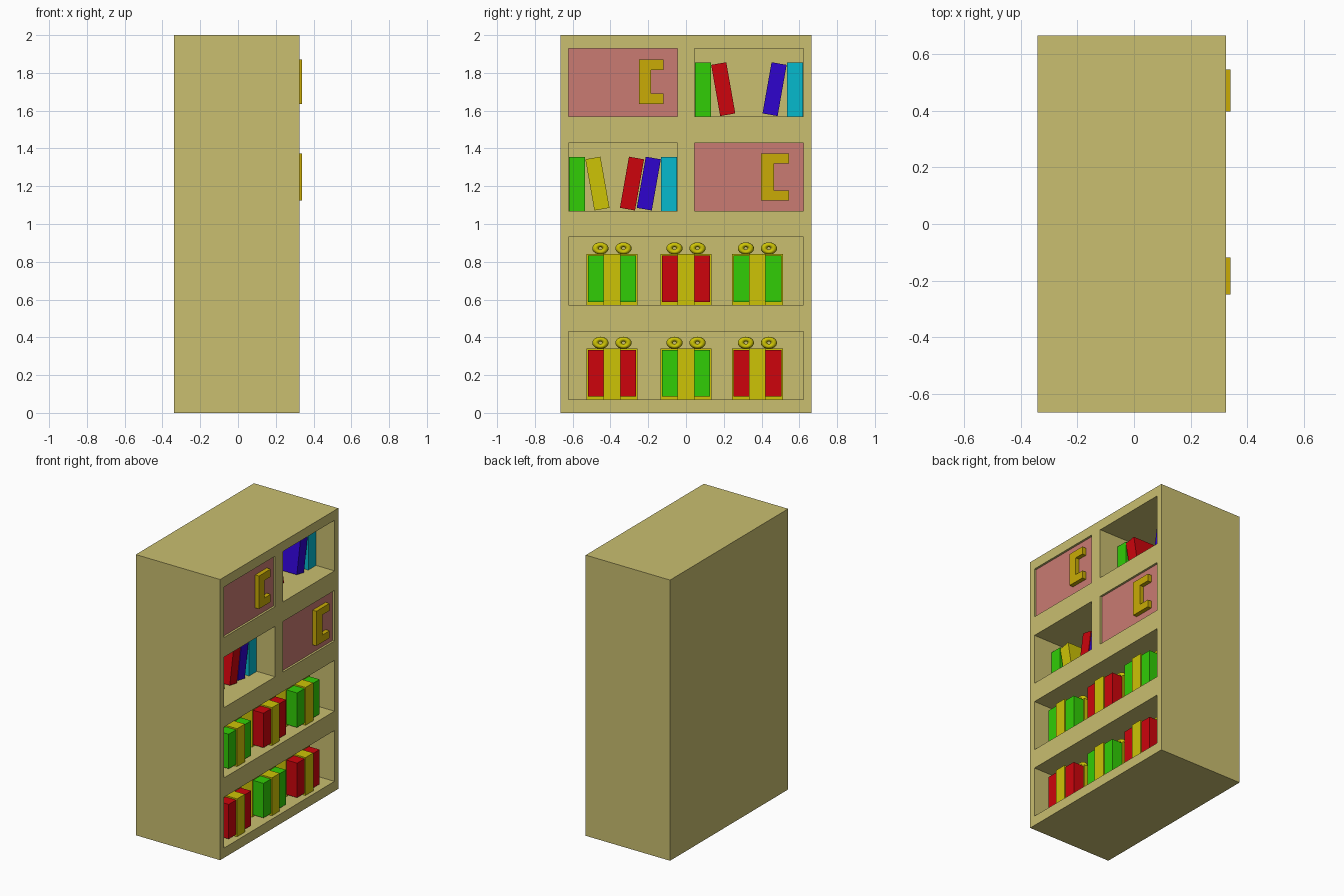
import bpy, bmesh, math
from mathutils import Matrix, Vector

if "Cube" in bpy.data.objects:
    bpy.data.objects.remove(bpy.data.objects["Cube"])


def mat(name, rgb):
    m = bpy.data.materials.new(name)
    m.diffuse_color = (*[(c / 255) ** 2.2 for c in rgb], 1)
    m.use_nodes = True
    m.node_tree.nodes["Principled BSDF"].inputs["Base Color"].default_value = m.diffuse_color
    return m


TAN = mat("tan_wood", (200, 189, 111))
PINK = mat("pink_door", (200, 122, 114))
GOLD = mat("gold", (200, 170, 14))
COL = {
    "green": mat("green", (52, 204, 14)),
    "red": mat("red", (204, 12, 20)),
    "blue": mat("blue", (50, 12, 204)),
    "cyan": mat("cyan", (14, 184, 204)),
    "yellow": mat("yellow", (204, 194, 14)),
}


def add_box(bm, lo, hi, tilt=0):
    lo, hi = Vector(lo), Vector(hi)
    m = Matrix.Translation((lo + hi) / 2) @ Matrix.Rotation(tilt, 4, 'X') @ Matrix.Diagonal((*(hi - lo), 1))
    bmesh.ops.create_cube(bm, size=1, matrix=m)


def finish(name, bm, material):
    me = bpy.data.meshes.new(name)
    bm.to_mesh(me)
    bm.free()
    ob = bpy.data.objects.new(name, me)
    if material:
        me.materials.append(material)
    bpy.context.collection.objects.link(ob)
    return ob


def box(name, lo, hi, material, tilt=0):
    bm = bmesh.new()
    add_box(bm, lo, hi, tilt)
    return finish(name, bm, material)


# Cabinet block with six compartments cut into its +x face
FRONT, BACK, W, GAP = 0.325, -0.30, 0.622, 0.045
cabinet = box("cabinet", (-0.34, -0.665, 0), (FRONT, 0.665, 2), TAN)
bm = bmesh.new()
for z in (1.57, 1.07):
    for y0, y1 in ((-W, -GAP), (GAP, W)):
        add_box(bm, (BACK, y0, z), (0.5, y1, z + 0.36))
for z in (0.57, 0.07):
    add_box(bm, (BACK, -W, z), (0.5, W, z + 0.362))
cutter = finish("compartment_cutter", bm, None)
cutter.hide_render = True
mod = cabinet.modifiers.new("compartments", 'BOOLEAN')
mod.operation, mod.solver, mod.object = 'DIFFERENCE', 'EXACT', cutter
bpy.context.view_layer.objects.active = cabinet
bpy.ops.object.modifier_apply(modifier=mod.name)
bpy.data.objects.remove(cutter)


# Doors, set slightly back in their openings, with C-shaped handles
def door(name, y0, y1, z, hy, spine, hy1, hz, arm, hz1):
    box(name + "_door", (0.285, y0, z), (0.31, y1, z + 0.36), PINK)
    profile = [(hy, hz), (hy1, hz), (hy1, hz + arm), (spine, hz + arm),
               (spine, hz1 - arm), (hy1, hz1 - arm), (hy1, hz1), (hy, hz1)]
    bm = bmesh.new()
    f = bm.faces.new([bm.verts.new((0.31, y, zz)) for y, zz in profile])
    ext = bmesh.ops.extrude_face_region(bm, geom=[f])
    bmesh.ops.translate(bm, vec=(0.03, 0, 0),
                        verts=[v for v in ext["geom"] if isinstance(v, bmesh.types.BMVert)])
    bmesh.ops.recalc_face_normals(bm, faces=bm.faces)
    finish(name + "_handle", bm, GOLD)


door("upper", -W, -GAP, 1.57, -0.249, -0.186, -0.118, 1.635, 0.055, 1.87)
door("lower", GAP, W, 1.07, 0.397, 0.466, 0.545, 1.125, 0.052, 1.372)

# Books: colour, centre y, lean (1 leans to -y, -1 leans to +y)
BOOKS = {
    1.57: [("green", 0.09, 0), ("red", 0.197, 1), ("blue", 0.469, -1), ("cyan", 0.577, 0)],
    1.07: [("green", -0.577, 0), ("yellow", -0.469, 1), ("red", -0.286, -1),
           ("blue", -0.197, -1), ("cyan", -0.09, 0)],
}
for z, row in BOOKS.items():
    for colour, y, lean in row:
        h, t = (0.275, 0.081) if lean else (0.285, 0.085)
        zc = z + (0.144 if lean else 0.1425)
        box(colour + "_book", (0.01, y - t / 2, zc - h / 2), (0.18, y + t / 2, zc + h / 2),
            COL[colour], lean * math.radians(10))


# Gift boxes with crossed ribbons and a two-loop bow
def bow(cx, cy, z):
    bm = bmesh.new()
    n, k, major, minor = 20, 10, 0.026, 0.017
    for s in (-1, 1):
        rings = []
        for i in range(n):
            a = 2 * math.pi * i / n
            ring = []
            for j in range(k):
                b = 2 * math.pi * j / k
                r = major + minor * math.cos(b)
                ring.append(bm.verts.new((cx + 1.3 * minor * math.sin(b),
                                          cy + s * 0.061 + r * math.cos(a),
                                          z + 0.029 + 0.75 * r * math.sin(a))))
            rings.append(ring)
        for i in range(n):
            p, q = rings[i], rings[(i + 1) % n]
            for j in range(k):
                bm.faces.new((p[j], q[j], q[(j + 1) % k], p[(j + 1) % k]))
    bmesh.ops.recalc_face_normals(bm, faces=bm.faces)
    for f in bm.faces:
        f.smooth = True
    finish("gift_bow", bm, COL["yellow"])


def gift(colour, y, z):
    x, a, b, w = 0.163, 0.127, 0.135, 0.044
    box(colour + "_gift", (x - a, y - a, z + 0.014), (x + a, y + a, z + 0.26), COL[colour])
    bm = bmesh.new()
    add_box(bm, (x - b, y - w, z), (x + b, y + w, z + 0.27))
    add_box(bm, (x - w, y - b, z), (x + w, y + b, z + 0.2695))
    finish("gift_ribbon", bm, COL["yellow"])
    bow(x, y, z + 0.27)


for z, colours in ((0.572, ("green", "red", "green")), (0.072, ("red", "green", "red"))):
    for colour, y in zip(colours, (-0.392, 0, 0.378)):
        gift(colour, y, z)
